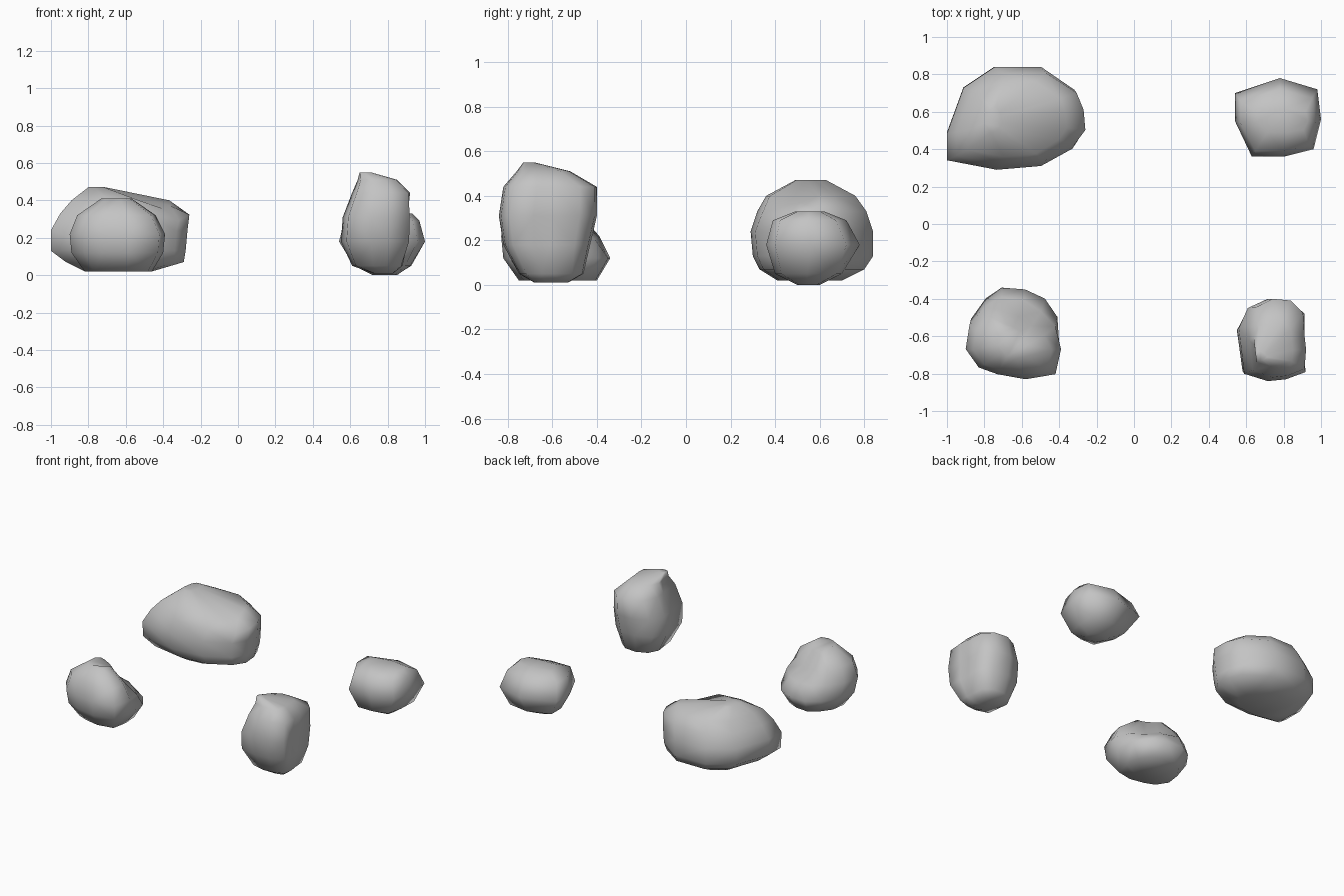
import bpy
import bmesh
from mathutils import Vector

if "Cube" in bpy.data.objects:
    bpy.data.objects.remove(bpy.data.objects["Cube"], do_unlink=True)


def make_material(name, colour):
    material = bpy.data.materials.new(name)
    material.use_nodes = True
    material.diffuse_color = colour
    material.node_tree.nodes["Principled BSDF"].inputs["Base Color"].default_value = colour
    return material


def fit(value, old_low, old_high, new_low, new_high):
    """Map a value from one range to another."""
    return new_low + (value - old_low) / (old_high - old_low) * (new_high - new_low)


def push(bm, centre, radius, move):
    """Dent or bulge the surface near a point, fading with distance."""
    for vert in bm.verts:
        reach = (vert.co - Vector(centre)).length / radius
        if reach < 1:
            vert.co += Vector(move) * (1 - reach ** 2)


def make_rock(name, outline, levels, pushes, material):
    """Loft a plan outline through levels of (z, x low, x high, y low, y high)."""
    xs, ys = zip(*outline)
    x_range, y_range = (min(xs), max(xs)), (min(ys), max(ys))
    bm = bmesh.new()
    rings = []
    for z, x_low, x_high, y_low, y_high in levels:
        rings.append([bm.verts.new((fit(x, *x_range, x_low, x_high),
                                    fit(y, *y_range, y_low, y_high), z))
                      for x, y in outline])
    # Side faces between neighbouring rings
    count = len(outline)
    for lower, upper in zip(rings, rings[1:]):
        for i in range(count):
            j = (i + 1) % count
            bm.faces.new((lower[i], lower[j], upper[j], upper[i]))
    # Bottom and top caps
    bm.faces.new(rings[0])
    bm.faces.new(rings[-1])
    bmesh.ops.recalc_face_normals(bm, faces=bm.faces)
    for centre, radius, move in pushes:
        push(bm, centre, radius, move)
    bmesh.ops.triangulate(bm, faces=bm.faces)
    for face in bm.faces:
        face.smooth = True
    mesh = bpy.data.meshes.new(name)
    bm.to_mesh(mesh)
    bm.free()
    mesh.materials.append(material)
    rock = bpy.data.objects.new(name, mesh)
    bpy.context.collection.objects.link(rock)
    return rock


stone = make_material("stone grey", (0.55, 0.55, 0.55, 1.0))

# Long, wide boulder at the back, with a shallow dip in its front rim
make_rock(
    "large_boulder",
    [(-1, .35), (-1, .49), (-.91, .73), (-.74, .84), (-.49, .84), (-.31, .72),
     (-.27, .62), (-.26, .5), (-.32, .41), (-.49, .32), (-.73, .3)],
    [(.02, -.82, -.46, .41, .7), (.07, -.92, -.29, .33, .8),
     (.13, -1, -.28, .3, .84), (.24, -1, -.27, .29, .84),
     (.33, -.95, -.26, .32, .81), (.4, -.89, -.36, .36, .76),
     (.47, -.8, -.71, .49, .63)],
    [((-.36, .4, .4), .17, (0, .01, -.05))],
    stone)

# Small, low rock at the back, fuller at its outer back corner
make_rock(
    "small_rock",
    [(.54, .7), (.78, .78), (.98, .72), (1, .56), (.96, .4), (.8, .36),
     (.63, .36), (.54, .55)],
    [(.0, .72, .85, .5, .6), (.05, .62, .92, .4, .7),
     (.18, .54, 1, .36, .78), (.29, .57, .97, .39, .72),
     (.33, .66, .93, .49, .62)],
    [((.92, .66, .05), .12, (.02, .02, 0))],
    stone)

# Round rock with a low foot at its back corner and a hollow above the foot
make_rock(
    "round_rock",
    [(-.8, -.4), (-.71, -.34), (-.58, -.35), (-.47, -.4), (-.4, -.5),
     (-.39, -.65), (-.42, -.8), (-.58, -.83), (-.73, -.8), (-.83, -.76),
     (-.9, -.65), (-.88, -.51)],
    [(.02, -.82, -.46, -.75, -.4), (.12, -.89, -.4, -.82, -.34),
     (.22, -.9, -.39, -.83, -.39), (.32, -.86, -.44, -.8, -.45),
     (.41, -.73, -.57, -.72, -.52)],
    [((-.55, -.45, .38), .2, (-.02, -.04, -.05)),
     ((-.45, -.48, .31), .18, (-.035, -.025, -.02))],
    stone)

# Tall rock with a leaning peak at the front and a slight hollow in its side
make_rock(
    "tall_rock",
    [(.6, -.43), (.71, -.38), (.83, -.39), (.91, -.46), (.92, -.59),
     (.93, -.67), (.92, -.78), (.81, -.82), (.71, -.83), (.58, -.79),
     (.56, -.62), (.55, -.54)],
    [(.01, .72, .83, -.68, -.53), (.05, .61, .88, -.75, -.46),
     (.18, .55, .93, -.82, -.43), (.31, .56, .93, -.84, -.4),
     (.44, .61, .92, -.82, -.4), (.51, .64, .85, -.76, -.52),
     (.55, .65, .71, -.73, -.68)],
    [((.92, -.66, .25), .15, (-.03, 0, 0))],
    stone)
